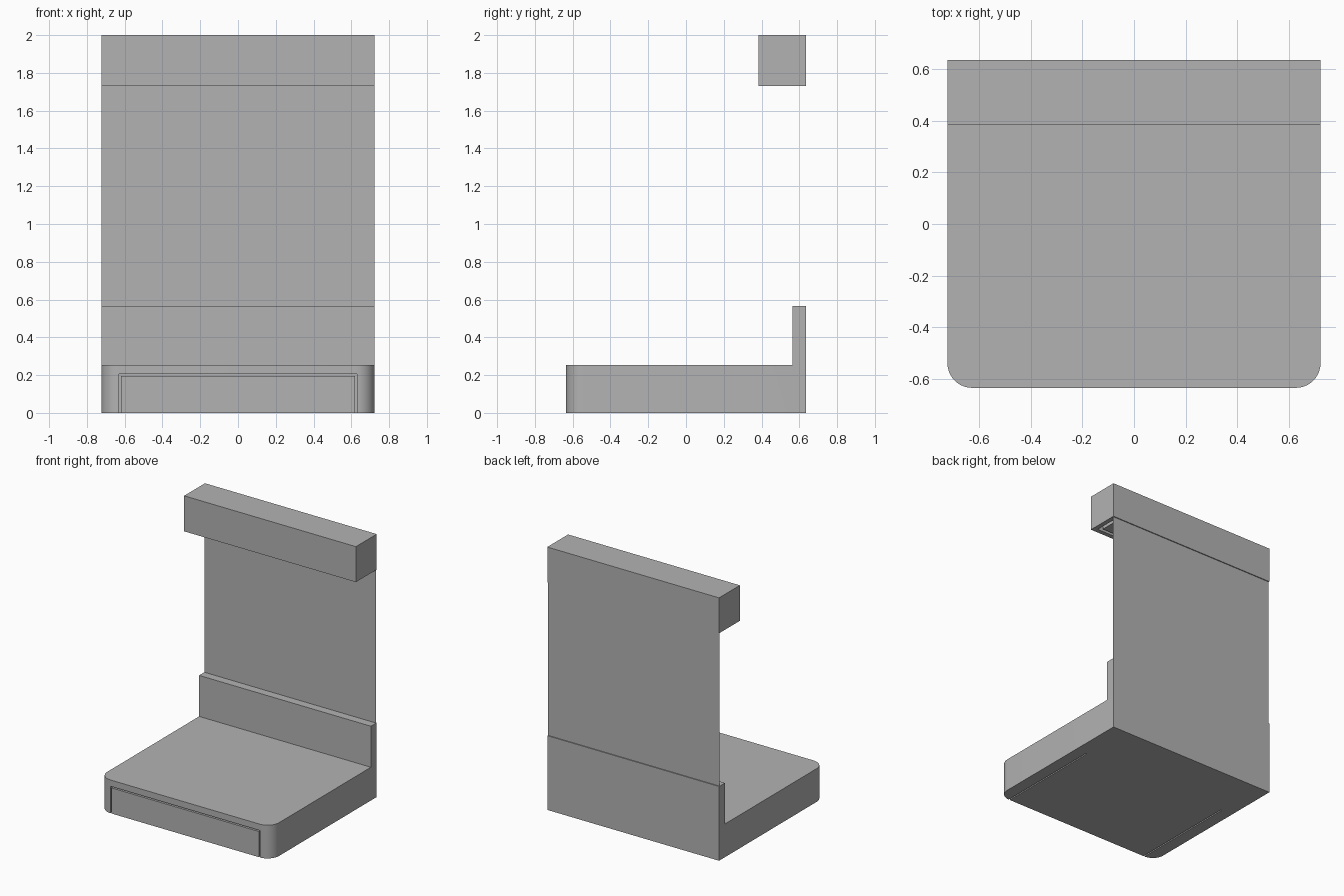
import bpy
import bmesh
from mathutils import Vector

if "Cube" in bpy.data.objects:
    bpy.data.objects.remove(bpy.data.objects["Cube"])

HALF_W = 0.723
BACK = 0.635

grey = bpy.data.materials.new("plain grey")
grey.use_nodes = True
colour = (0.45, 0.45, 0.45, 1)
grey.diffuse_color = colour
grey.node_tree.nodes["Principled BSDF"].inputs["Base Color"].default_value = colour


def finish(name, bm):
    bmesh.ops.recalc_face_normals(bm, faces=bm.faces)
    mesh = bpy.data.meshes.new(name)
    bm.to_mesh(mesh)
    bm.free()
    mesh.materials.append(grey)
    obj = bpy.data.objects.new(name, mesh)
    bpy.context.collection.objects.link(obj)
    return obj


def extrude_profile(points, sweep):
    """Closed solid from a flat outline swept along a vector."""
    bm = bmesh.new()
    face = bm.faces.new([bm.verts.new(p) for p in points])
    result = bmesh.ops.extrude_face_region(bm, geom=[face], use_keep_orig=True)
    moved = [v for v in result["geom"] if isinstance(v, bmesh.types.BMVert)]
    bmesh.ops.translate(bm, verts=moved, vec=Vector(sweep))
    return bm


def box(x, y0, y1, z0, z1):
    """Box centred on x = 0 with half width x."""
    return extrude_profile([(-x, y0, z0), (x, y0, z0), (x, y1, z0), (-x, y1, z0)],
                           (0, 0, z1 - z0))


def cut(obj, cutter):
    cutter.hide_render = True
    mod = obj.modifiers.new("cut", "BOOLEAN")
    mod.operation = "DIFFERENCE"
    mod.solver = "EXACT"
    mod.object = cutter
    bpy.context.view_layer.objects.active = obj
    bpy.ops.object.modifier_apply(modifier=mod.name)
    bpy.data.objects.remove(cutter)


# Base slab with rear upstand: L-shaped side profile with rounded front corners
side = [(-BACK, 0), (BACK, 0), (BACK, 0.565), (0.565, 0.565), (0.565, 0.253), (-BACK, 0.253)]
bm = extrude_profile([(-HALF_W, y, z) for y, z in side], (2 * HALF_W, 0, 0))
corners = [e for e in bm.edges
           if all(v.co.y < -0.6 for v in e.verts) and abs(e.verts[0].co.x - e.verts[1].co.x) < 0.01]
bmesh.ops.bevel(bm, geom=corners, offset=0.095, segments=10, profile=0.5, affect="EDGES")
base = finish("base", bm)

# Thin gap around the drawer, open at the front and underneath
outer, inner = 0.63, 0.62
gap = [(-outer, -0.1), (-outer, 0.205), (outer, 0.205), (outer, -0.1),
       (inner, -0.1), (inner, 0.195), (-inner, 0.195), (-inner, -0.1)]
cut(base, finish("drawer_gap", extrude_profile([(x, -0.8, z) for x, z in gap], (0, 1.02, 0))))

# Top header with a recessed underside holding a flush lamp panel
header = finish("header", box(HALF_W, 0.385, BACK, 1.73, 2.0))
cut(header, finish("lamp_recess", box(HALF_W - 0.035, 0.42, 0.60, 1.6, 1.77)))
finish("lamp_panel", box(HALF_W - 0.06, 0.445, 0.575, 1.73, 1.77))

# Thin back sheet joining the base to the header
bm = bmesh.new()
bm.faces.new([bm.verts.new((x, BACK - 0.007, z))
              for x, z in [(-HALF_W, 0.565), (HALF_W, 0.565), (HALF_W, 1.73), (-HALF_W, 1.73)]])
finish("back_panel", bm)

# Keep the rounded corners smooth and everything else crisp
bpy.ops.object.select_all(action="DESELECT")
base.select_set(True)
bpy.context.view_layer.objects.active = base
bpy.ops.object.shade_smooth_by_angle(angle=0.6)
